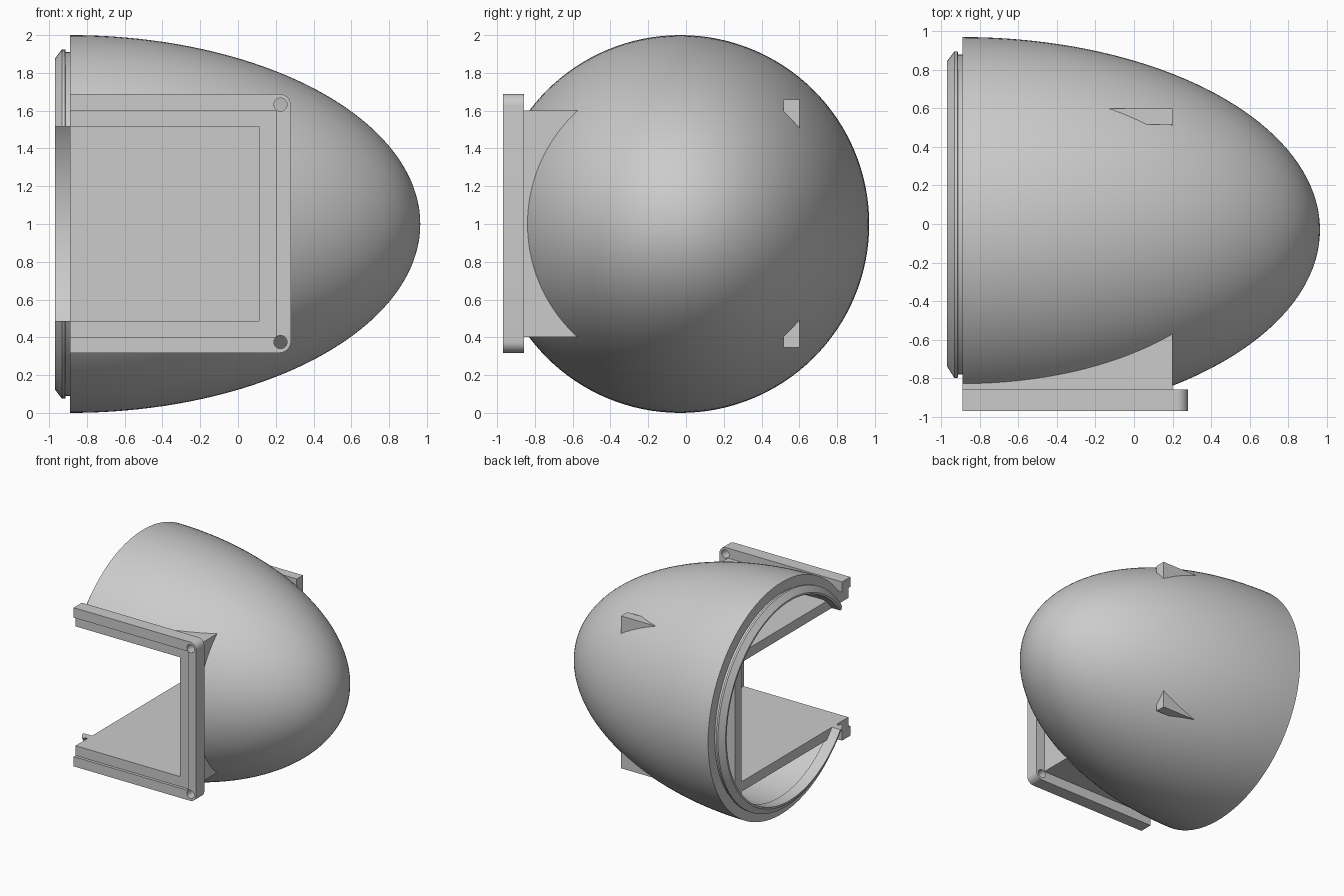
import bpy, bmesh, math
from mathutils import Matrix, Vector

old = bpy.data.objects.get("Cube")
if old:
    bpy.data.objects.remove(old, do_unlink=True)

grey = bpy.data.materials.new("plain_grey")
grey.use_nodes = True
grey.diffuse_color = (0.6, 0.6, 0.6, 1)
grey.node_tree.nodes["Principled BSDF"].inputs["Base Color"].default_value = (0.6, 0.6, 0.6, 1)

AXIS_Y, AXIS_Z = -0.03, 1.0     # axis of the dome, running along x
RIM_X = -0.89                   # plane of the open end


def finish(bm, name, smooth=False):
    bmesh.ops.recalc_face_normals(bm, faces=bm.faces)
    mesh = bpy.data.meshes.new(name)
    bm.to_mesh(mesh)
    bm.free()
    mesh.materials.append(grey)
    obj = bpy.data.objects.new(name, mesh)
    bpy.context.collection.objects.link(obj)
    if smooth:
        smooth_shade(obj)
    return obj


def activate(obj):
    bpy.ops.object.select_all(action='DESELECT')
    obj.select_set(True)
    bpy.context.view_layer.objects.active = obj


def smooth_shade(obj):
    activate(obj)
    bpy.ops.object.shade_smooth_by_angle(angle=math.radians(30))


def block(name, x, y, z):
    bm = bmesh.new()
    bmesh.ops.create_cube(bm, size=1)
    for v in bm.verts:
        v.co = [lo + (c + 0.5) * (hi - lo) for c, (lo, hi) in zip(v.co, (x, y, z))]
    return finish(bm, name)


def lathe(name, profile, steps=128):
    """Spin a closed (x, radius) profile about the dome axis."""
    bm = bmesh.new()
    vs = [bm.verts.new((x, AXIS_Y, AXIS_Z + r)) for x, r in profile]
    edges = [bm.edges.new((a, b)) for a, b in zip(vs, vs[1:] + vs[:1])]
    bmesh.ops.spin(bm, geom=vs + edges, cent=(0, AXIS_Y, AXIS_Z), axis=(1, 0, 0),
                   angle=math.tau, steps=steps, use_duplicate=False)
    bmesh.ops.remove_doubles(bm, verts=bm.verts, dist=0.0004)
    bmesh.ops.dissolve_degenerate(bm, edges=bm.edges, dist=0.0001)
    # drop faces lying on the axis
    inner = [f for f in bm.faces
             if all(math.hypot(v.co.y - AXIS_Y, v.co.z - AXIS_Z) < 0.001 for v in f.verts)]
    bmesh.ops.delete(bm, geom=inner, context='FACES')
    loose = [e for e in bm.edges if not e.link_faces]
    bmesh.ops.delete(bm, geom=loose, context='EDGES')
    return finish(bm, name)


def cut(obj, cutter):
    activate(obj)
    mod = obj.modifiers.new("cut", 'BOOLEAN')
    mod.operation = 'DIFFERENCE'
    mod.solver = 'EXACT'
    mod.object = cutter
    bpy.ops.object.modifier_apply(modifier=mod.name)
    bpy.data.objects.remove(cutter, do_unlink=True)


def opening():
    return block("opening_cutter", (-1.3, 0.11), (-1.3, 0.515), (0.487, 1.517))


# Hollow half-ellipsoid dome
def arc(length, radius, n=40):
    return [(RIM_X + length * math.sin(i / n * math.pi / 2),
             radius * math.cos(i / n * math.pi / 2)) for i in range(n + 1)]


dome = lathe("dome_shell", arc(1.855, 1.0) + arc(1.74, 0.87)[::-1])
cut(dome, opening())
smooth_shade(dome)

# Grooved lip on the open end
lip = lathe("rim_lip", [(-0.87, 0.86), (-0.97, 0.86), (-0.97, 0.875), (-0.932, 0.925),
                        (-0.915, 0.925), (-0.912, 0.91), (-0.87, 0.91)])
cut(lip, opening())
smooth_shade(lip)

# Recessed box: floor, roof, end wall and back wall
depth = (-0.945, 0.515)
block("box_floor", (RIM_X, 0.2), depth, (0.402, 0.487))
block("box_roof", (RIM_X, 0.2), depth, (1.517, 1.602))
block("box_end_wall", (0.11, 0.2), depth, (0.487, 1.517))
block("box_back_wall", (RIM_X, 0.2), (0.515, 0.6), (0.345, 1.66))

# C-shaped front flange with rounded corners
def corner(cx, cz, start, r=0.06, n=8):
    return [(cx + r * math.cos(start + i / n * math.pi / 2),
             cz + r * math.sin(start + i / n * math.pi / 2)) for i in range(n + 1)]


low, high, far = 0.318, 1.688, 0.28
outline = ([(RIM_X, low)] + corner(far - 0.06, low + 0.06, -math.pi / 2)
           + corner(far - 0.06, high - 0.06, 0)
           + [(RIM_X, high), (RIM_X, 1.602), (0.2, 1.602), (0.2, 0.402), (RIM_X, 0.402)])
bm = bmesh.new()
face = bm.faces.new([bm.verts.new((x, -0.97, z)) for x, z in outline])
side = bmesh.ops.extrude_face_region(bm, geom=[face])["geom"]
bmesh.ops.translate(bm, vec=Vector((0, 0.112, 0)),
                    verts=[g for g in side if isinstance(g, bmesh.types.BMVert)])
flange = finish(bm, "front_flange")

# Screw holes through the flange corners
for z in (0.375, 1.632):
    bm = bmesh.new()
    bmesh.ops.create_cone(bm, cap_ends=True, segments=32, radius1=0.035, radius2=0.035, depth=0.4,
                          matrix=Matrix.Translation((0.225, -0.92, z))
                          @ Matrix.Rotation(math.pi / 2, 4, 'X'))
    cut(flange, finish(bm, "hole_cutter"))
smooth_shade(flange)
